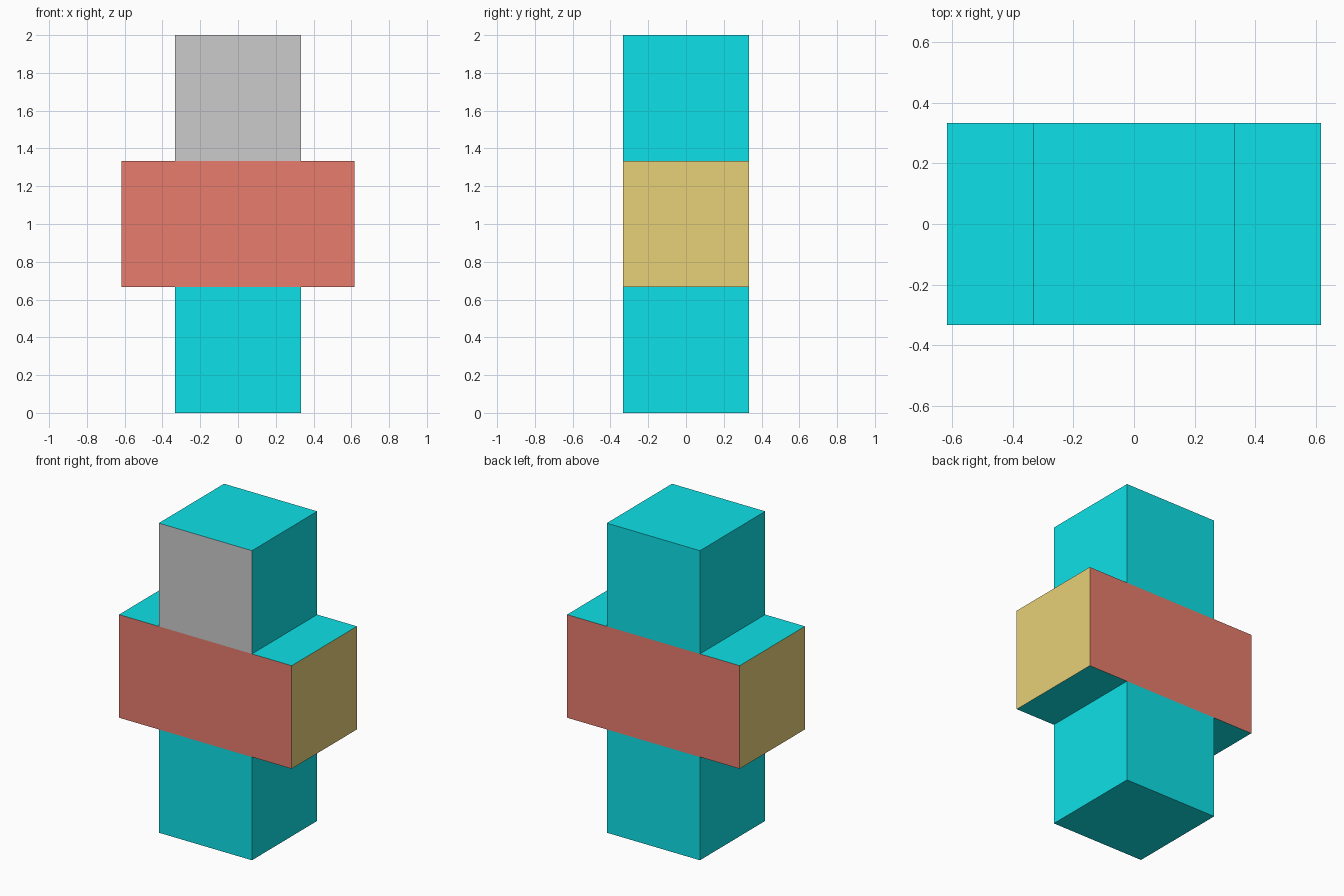
import bpy, bmesh

if "Cube" in bpy.data.objects:
    bpy.data.objects.remove(bpy.data.objects["Cube"])

HALF = 0.333       # half width of the column
ARM = 0.617        # half width of the crossbar
LEVELS = [0.0, 0.667, 1.333, 2.0]


def material(name, color):
    mat = bpy.data.materials.new(name)
    mat.diffuse_color = (*color, 1)
    mat.use_nodes = True
    mat.node_tree.nodes["Principled BSDF"].inputs["Base Color"].default_value = mat.diffuse_color
    return mat


bm = bmesh.new()

# Square base of the column
base = bm.faces.new([bm.verts.new((x, y, 0)) for x, y in
                     ((-HALF, -HALF), (-HALF, HALF), (HALF, HALF), (HALF, -HALF))])

# Extrude upward in three blocks
top = [base]
for i, (low, high) in enumerate(zip(LEVELS, LEVELS[1:])):
    geom = bmesh.ops.extrude_face_region(bm, geom=top, use_keep_orig=(i == 0))["geom"]
    bmesh.ops.translate(bm, vec=(0, 0, high - low),
                        verts=[g for g in geom if isinstance(g, bmesh.types.BMVert)])
    if i > 0:
        bmesh.ops.delete(bm, geom=[f for f in top if f.is_valid], context='FACES_ONLY')
    top = [g for g in geom if isinstance(g, bmesh.types.BMFace)]
bm.normal_update()
bmesh.ops.recalc_face_normals(bm, faces=bm.faces[:])

# Pull both sides of the middle block out into a crossbar
for side in (-1, 1):
    face = next(f for f in bm.faces if f.normal.x * side > 0.9
                and 0.9 < f.calc_center_median().z < 1.1)
    face = bmesh.ops.extrude_discrete_faces(bm, faces=[face])["faces"][0]
    bmesh.ops.translate(bm, vec=(side * (ARM - HALF), 0, 0), verts=face.verts)
bmesh.ops.recalc_face_normals(bm, faces=bm.faces[:])

# Face colours: 0 teal, 1 red, 2 gold, 3 plain grey
for f in bm.faces:
    z, n = f.calc_center_median().z, f.normal
    if abs(z - 1) < 0.1 and abs(n.y) > 0.9:
        f.material_index = 1
    elif abs(z - 1) < 0.1 and abs(n.x) > 0.9:
        f.material_index = 2
    elif z > 1.4 and n.y < -0.9:
        f.material_index = 3

mesh = bpy.data.meshes.new("stacked_blocks")
bm.to_mesh(mesh)
bm.free()
for name, color in (("teal", (0.004, 0.75, 0.8)), ("red", (0.8, 0.2, 0.15)),
                    ("gold", (0.8, 0.63, 0.19)), ("grey", (0.8, 0.8, 0.8))):
    mesh.materials.append(material(name, color))
bpy.context.collection.objects.link(bpy.data.objects.new("block_figure", mesh))
